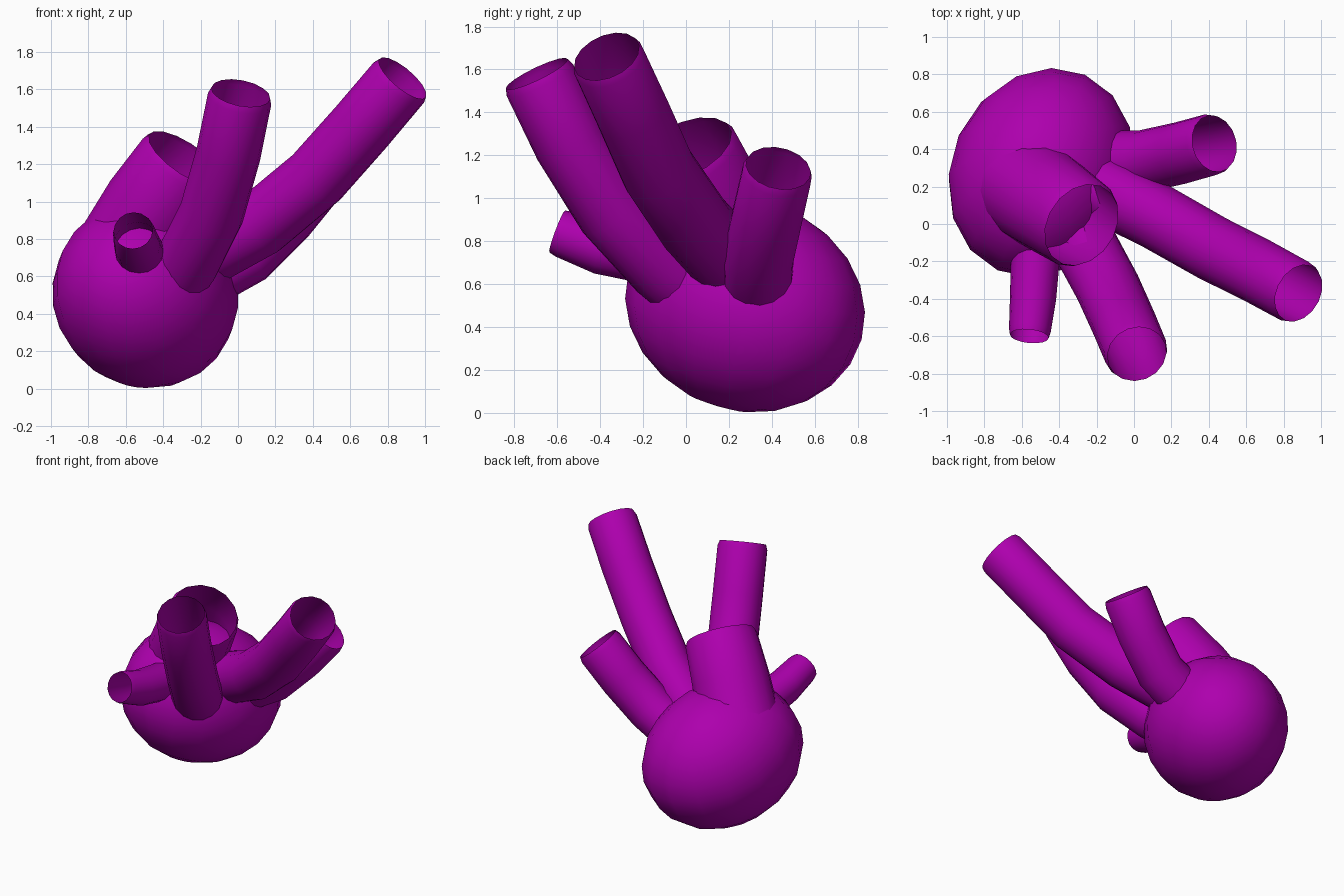
import bpy, bmesh, math
from mathutils import Vector

if "Cube" in bpy.data.objects:
    bpy.data.objects.remove(bpy.data.objects["Cube"])

purple = bpy.data.materials.new("purple")
purple.diffuse_color = (0.42, 0.0, 0.42, 1)
purple.use_nodes = True
purple.node_tree.nodes["Principled BSDF"].inputs["Base Color"].default_value = purple.diffuse_color


def finish(name, bm):
    mesh = bpy.data.meshes.new(name)
    bm.to_mesh(mesh)
    bm.free()
    for p in mesh.polygons:
        p.use_smooth = True
    mesh.materials.append(purple)
    obj = bpy.data.objects.new(name, mesh)
    bpy.context.collection.objects.link(obj)
    return obj


def tube(name, path, r0, r1, sides=16):
    """Open-ended tube along a path, with a slightly drawn-in rim."""
    pts = [Vector(p) for p in path]
    n = len(pts)
    radii = [r0 + (r1 - r0) * i / (n - 1) for i in range(n)]
    end_dir = (pts[-1] - pts[-2]).normalized()
    pts.insert(-1, pts[-1] - end_dir * 0.035)
    radii = radii[:-1] + [r1, r1 * 0.93]
    bm = bmesh.new()
    rings, side = [], None
    for i, p in enumerate(pts):
        a, b = pts[max(i - 1, 0)], pts[min(i + 1, n)]
        d = (b - a).normalized()
        side = d.orthogonal() if side is None else side - d * side.dot(d)
        side.normalize()
        up = d.cross(side)
        rings.append([bm.verts.new(p + radii[i] * (
            side * math.cos(2 * math.pi * k / sides) +
            up * math.sin(2 * math.pi * k / sides))) for k in range(sides)])
    for lo, hi in zip(rings, rings[1:]):
        for k in range(sides):
            j = (k + 1) % sides
            bm.faces.new((lo[k], lo[j], hi[j], hi[k]))
    return finish(name, bm)


# Round body: slightly stretched and tilted
bm = bmesh.new()
bmesh.ops.create_uvsphere(bm, u_segments=16, v_segments=12, radius=1)
body = finish("round_body", bm)
body.scale = (0.485, 0.58, 0.49)
body.rotation_euler = (-0.3, 0, -0.42)
body.location = (-0.495, 0.275, 0.5)

# Wide tube on top
tube("wide_top_tube", [(-0.59, 0.21, 0.72), (-0.45, 0.11, 0.98),
                       (-0.28, -0.005, 1.23)], 0.285, 0.25)
# Tall tube leaning forward
tube("front_tube", [(-0.36, 0.05, 0.56), (-0.27, -0.10, 0.68), (-0.14, -0.34, 0.94),
                    (-0.05, -0.54, 1.26), (0.015, -0.695, 1.58)], 0.175, 0.172)
# Long tube reaching right
tube("long_right_tube", [(-0.28, 0.24, 0.68), (-0.12, 0.16, 0.75), (0.12, 0.04, 0.88),
                         (0.42, -0.13, 1.13), (0.66, -0.25, 1.40),
                         (0.88, -0.37, 1.66)], 0.18, 0.173)
# Shorter tube at the back right
tube("back_right_tube", [(-0.17, 0.33, 0.60), (0.05, 0.335, 0.72),
                         (0.25, 0.38, 0.92), (0.43, 0.43, 1.14)], 0.168, 0.165)
# Small tube at the front left
tube("small_front_tube", [(-0.52, -0.05, 0.71), (-0.54, -0.40, 0.77),
                          (-0.56, -0.60, 0.845)], 0.135, 0.112)
